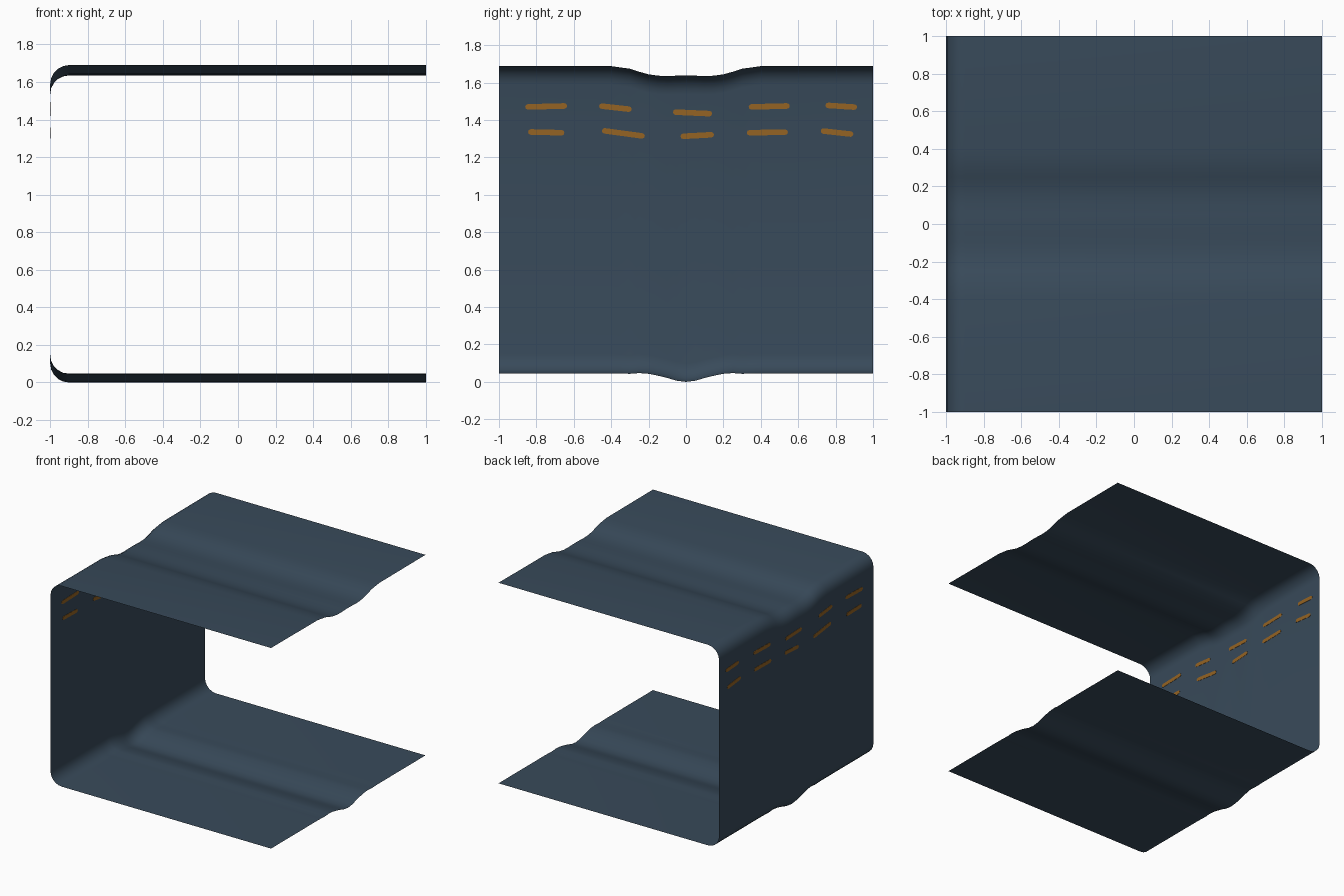
import bpy, bmesh, math

if "Cube" in bpy.data.objects:
    bpy.data.objects.remove(bpy.data.objects["Cube"])


def material(name, rgb):
    m = bpy.data.materials.new(name)
    m.diffuse_color = (*rgb, 1)
    m.use_nodes = True
    m.node_tree.nodes["Principled BSDF"].inputs["Base Color"].default_value = m.diffuse_color
    return m


slate = material("dark slate", (0.040, 0.069, 0.103))
orange = material("dull orange", (0.300, 0.125, 0.017))


def make(name, bm, mat):
    me = bpy.data.meshes.new(name)
    bm.to_mesh(me)
    bm.free()
    ob = bpy.data.objects.new(name, me)
    bpy.context.collection.objects.link(ob)
    me.materials.append(mat)
    return ob


# Height of the upper and lower sheets, by distance from the centre line
rows = [(0, 1.638, 0.0), (0.05, 1.637, 0.006), (0.10, 1.635, 0.021),
        (0.15, 1.637, 0.033), (0.20, 1.644, 0.043), (0.25, 1.658, 0.047),
        (0.30, 1.674, 0.043), (0.35, 1.681, 0.045), (0.40, 1.688, 0.046),
        (1.0, 1.69, 0.046)]
stations = [(-y, t, b) for y, t, b in reversed(rows[1:])] + rows
R, SEG = 0.1, 5

# Folded sheet: top, rounded corner, back wall, rounded corner, bottom
bm = bmesh.new()
grid = []
for y, top, bot in stations:
    arc = [math.pi / 2 * i / SEG for i in range(SEG + 1)]
    pts = [(1, top)]
    pts += [(-1 + R - R * math.sin(a), top - R + R * math.cos(a)) for a in arc]
    pts += [(-1 + R - R * math.cos(a), bot + R - R * math.sin(a)) for a in arc]
    pts.append((1, bot))
    grid.append([bm.verts.new((x, y, z)) for x, z in pts])
for a, b in zip(grid, grid[1:]):
    for i in range(len(a) - 1):
        bm.faces.new((a[i], a[i + 1], b[i + 1], b[i])).smooth = True
bm.normal_update()
if max(bm.faces, key=lambda f: f.calc_center_median().z).normal.z < 0:
    bmesh.ops.reverse_faces(bm, faces=bm.faces[:])
make("folded_sheet", bm, slate)

# Painted dashes on the back wall, visible from both sides: y0, y1, z0, z1
dashes = [(-.86, -.635, 1.470, 1.475), (-.465, -.29, 1.474, 1.458),
          (-.07, .14, 1.442, 1.434), (.335, .555, 1.470, 1.475),
          (.745, .915, 1.478, 1.469), (-.845, -.65, 1.336, 1.332),
          (-.45, -.22, 1.342, 1.315), (-.03, .15, 1.313, 1.321),
          (.325, .545, 1.332, 1.335), (.72, .895, 1.341, 1.325)]
bm = bmesh.new()
for y0, y1, z0, z1 in dashes:
    outline = []
    for cy, cz, start in ((y1 - .015, z1, -90), (y0 + .015, z0, 90)):
        for k in range(5):
            a = math.radians(start + 45 * k)
            outline.append((cy + .015 * math.cos(a), cz + .015 * math.sin(a)))
    front = [bm.verts.new((-0.998, y, z)) for y, z in outline]
    back = [bm.verts.new((-1.002, y, z)) for y, z in outline]
    bm.faces.new(front)
    bm.faces.new(back[::-1])
    n = len(outline)
    for i in range(n):
        j = (i + 1) % n
        bm.faces.new((front[i], back[i], back[j], front[j]))
bmesh.ops.recalc_face_normals(bm, faces=bm.faces[:])
make("wall_dashes", bm, orange)
